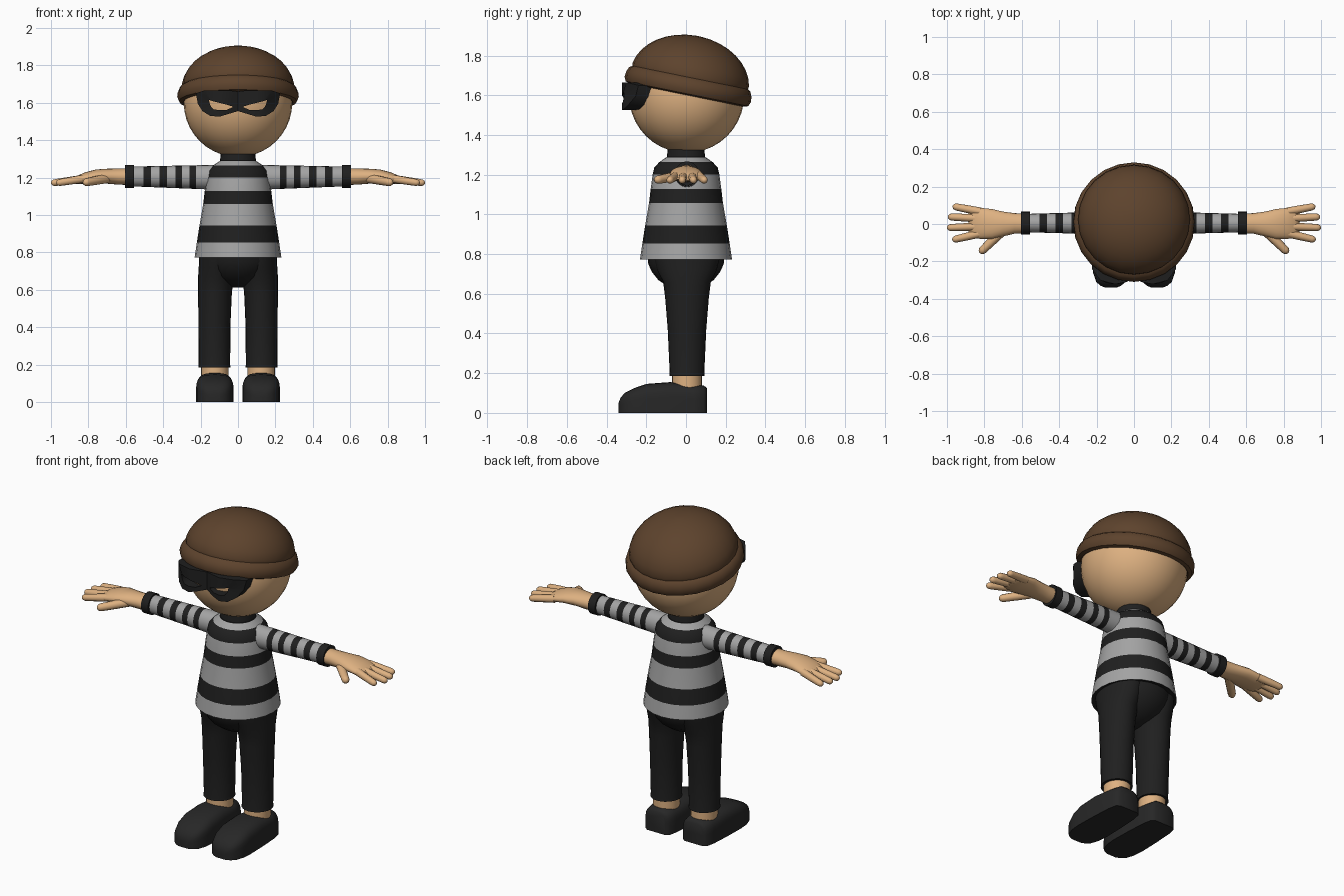
import bpy, bmesh
from math import sin, cos, pi, sqrt, radians
from mathutils import Vector, Matrix

cube = bpy.data.objects.get("Cube")
if cube:
    bpy.data.objects.remove(cube, do_unlink=True)


def material(name, rgb):
    m = bpy.data.materials.new(name)
    m.use_nodes = True
    m.diffuse_color = (*rgb, 1)
    bsdf = m.node_tree.nodes["Principled BSDF"]
    bsdf.inputs["Base Color"].default_value = (*rgb, 1)
    bsdf.inputs["Roughness"].default_value = 0.8
    return m


SKIN = material("skin", (0.73, 0.44, 0.22))
BROWN = material("hat brown", (0.11, 0.056, 0.026))
GREY = material("stripe grey", (0.37, 0.37, 0.37))
BLACK = material("cloth black", (0.014, 0.014, 0.014))
SHOE = material("shoe black", (0.02, 0.02, 0.02))
X, Y, Z = Vector((1, 0, 0)), Vector((0, 1, 0)), Vector((0, 0, 1))


def finish(bm, name, mats, angle=40):
    bmesh.ops.recalc_face_normals(bm, faces=bm.faces)
    me = bpy.data.meshes.new(name)
    bm.to_mesh(me)
    bm.free()
    for m in mats:
        me.materials.append(m)
    ob = bpy.data.objects.new(name, me)
    bpy.context.collection.objects.link(ob)
    bpy.ops.object.select_all(action='DESELECT')
    ob.select_set(True)
    bpy.context.view_layer.objects.active = ob
    bpy.ops.object.shade_smooth_by_angle(angle=radians(angle))
    return ob


def ring(c, a, b, u=X, v=Y, n=24):
    return [Vector(c) + u * a * cos(2 * pi * i / n) + v * b * sin(2 * pi * i / n) for i in range(n)]


def loft(name, rings, mats, bands=None, caps=True, angle=40, side=1):
    """Skin a row of rings; bands gives the material index of each strip."""
    bm = bmesh.new()
    rows = [[bm.verts.new((p.x * side, p.y, p.z)) for p in r] for r in rings]
    n = len(rows[0])
    for k in range(len(rows) - 1):
        for i in range(n):
            j = (i + 1) % n
            f = bm.faces.new((rows[k][i], rows[k][j], rows[k + 1][j], rows[k + 1][i]))
            f.material_index = bands[k] if bands else 0
    if caps:
        for row, band in ((rows[0], 0), (rows[-1], -1)):
            f = bm.faces.new(row)
            f.material_index = bands[band] if bands else 0
    return finish(bm, name, mats, angle)


def lathe(name, profile, mats, bands=None, caps=True, angle=40):
    return loft(name, [ring((0, 0, z), r, r) for r, z in profile], mats, bands, caps, angle)


# Head
HEAD_Z, HEAD_R = 1.6, 0.29
bm = bmesh.new()
bmesh.ops.create_uvsphere(bm, u_segments=32, v_segments=20, radius=HEAD_R,
                          matrix=Matrix.Translation((0, 0.003, HEAD_Z)))
finish(bm, "head", [SKIN])

# Hat: rolled brim and dome, tipped back
brim = [(0.27, -0.03), (0.295, -0.045), (0.315, -0.038), (0.325, -0.015),
        (0.322, 0.01), (0.312, 0.035), (0.297, 0.045)]
dome = [(0.302 * cos(t), 0.03 + 0.228 * sin(t)) for t in [radians(d) for d in range(8, 89, 10)]]
hat = lathe("hat", brim + dome, [BROWN], angle=35)
hat.location = (0, 0.012, 1.645)
hat.rotation_euler.x = radians(-11.5)

# Eye mask: one thick lobe with an eye hole on each side
LOBE = [(0, 1.555), (0.05, 1.54), (0.1, 1.525), (0.15, 1.53), (0.19, 1.555), (0.215, 1.595),
        (0.225, 1.65), (0.18, 1.665), (0.1, 1.665), (0.04, 1.665), (0, 1.66)]
EYE = [(0.03, 1.575), (0.06, 1.562), (0.1, 1.56), (0.13, 1.565), (0.145, 1.58), (0.152, 1.597),
       (0.155, 1.615), (0.13, 1.607), (0.09, 1.597), (0.055, 1.588), (0.03, 1.58)]


def mask_front(x, z):
    return Vector((x, -0.292 - 0.03 * sin(pi * x / 0.2) + max(0, x - 0.18) * 0.9, z))


def mask_back(x, z):
    return Vector((x, 0.012 - sqrt(HEAD_R ** 2 - x * x - (z - HEAD_Z) ** 2), z))


for side, word in ((1, "left"), (-1, "right")):
    loft(word + "_mask_lobe",
         [[mask_back(*p) for p in LOBE], [mask_front(*p) for p in LOBE],
          [mask_front(*p) for p in EYE], [mask_back(*p) for p in EYE]],
         [BLACK], caps=False, side=side)

# Striped shirt with collar
shirt = [(0.18, 0.79), (0.232, 0.772), (0.22, 0.853), (0.206, 0.943), (0.186, 1.058),
         (0.178, 1.127), (0.168, 1.2), (0.16, 1.235), (0.135, 1.263), (0.1, 1.287),
         (0.096, 1.29), (0.092, 1.33)]
lathe("shirt", shirt, [GREY, BLACK], [1, 0, 1, 0, 1, 0, 1, 1, 0, 1, 1])

# Trouser seat
seat = [(0.195, 0.79), (0.19, 0.75), (0.172, 0.71), (0.14, 0.67), (0.09, 0.635), (0.03, 0.612)]
lathe("trouser_seat", seat, [BLACK]).scale.x = 1.03


def shoe_section(y, w, h):
    """Flat sole, upright sides and a rounded top."""
    pts = [Vector((0.124 + w, y, 0))]
    for i in range(13):
        t = pi * i / 12
        c = cos(t)
        pts.append(Vector((0.124 + w * abs(c) ** 0.6 * (1 if c > 0 else -1), y,
                           h * (0.5 + 0.5 * sin(t) ** 0.8))))
    pts.append(Vector((0.124 - w, y, 0)))
    return pts


def finger(name, a, b, r, side):
    a, b = Vector(a), Vector(b)
    d = (b - a).normalized()
    u = d.cross(Z).normalized()
    v = u.cross(d)
    rings = [ring(a.lerp(b, t), r * k, r * k, u, v, 10)
             for t, k in ((0, 1.1), (0.4, 1.05), (0.85, 0.95))]
    rings += [ring(b - d * r * (1 - sin(t)), r * 0.92 * cos(t), r * 0.92 * cos(t), u, v, 10)
              for t in (0.3, 0.8, 1.3)]
    loft(name, rings, [SKIN], side=side, angle=60)


for side, word in ((1, "left"), (-1, "right")):
    # Trouser leg, ankle and shoe
    leg = [(0.78, 0.11, 0.097, 0.165), (0.72, 0.113, 0.097, 0.15), (0.66, 0.119, 0.095, 0.12),
           (0.58, 0.123, 0.09, 0.11), (0.42, 0.126, 0.086, 0.097), (0.2, 0.126, 0.084, 0.087),
           (0.185, 0.126, 0.086, 0.089)]
    loft(word + "_trouser_leg", [ring((x, 0.005, z), a, b) for z, x, a, b in leg], [BLACK], side=side)
    loft(word + "_ankle", [ring((0.124, 0.005, z), 0.073, 0.075) for z in (0.1, 0.22)], [SKIN], side=side)
    shoe = [(0.105, 0.06, 0.125), (0.09, 0.08, 0.138), (0.04, 0.09, 0.142), (-0.08, 0.097, 0.155),
            (-0.2, 0.1, 0.146), (-0.26, 0.095, 0.125), (-0.31, 0.078, 0.1), (-0.33, 0.055, 0.075),
            (-0.34, 0.03, 0.05)]
    loft(word + "_shoe", [shoe_section(*s) for s in shoe], [SHOE], side=side, angle=50)

    # Striped sleeve and cuff
    edges = [0.1, 0.225, 0.26, 0.3, 0.335, 0.38, 0.42, 0.465, 0.505, 0.57]
    sleeve = []
    for x in edges:
        r = 0.067 - 0.03 * (x - 0.1)
        sleeve.append(ring((x, 0.005, 1.2 + 0.01 * x), r * 0.93, r, Y, Z, 20))
    loft(word + "_sleeve", sleeve, [GREY, BLACK], [0, 1] * 4 + [0], side=side)
    cuff = [(0.556, 0.05), (0.556, 0.061), (0.603, 0.061), (0.603, 0.045)]
    loft(word + "_cuff", [ring((x, 0.005, 1.206), r, r, Y, Z, 20) for x, r in cuff], [BLACK], side=side)

    # Hand
    palm = [(0.57, 0.003, 0.052, 1.205, 0.045), (0.64, 0.003, 0.055, 1.205, 0.043),
            (0.7, 0, 0.066, 1.207, 0.04), (0.76, 0, 0.08, 1.207, 0.036),
            (0.82, 0.003, 0.083, 1.197, 0.03), (0.86, 0.007, 0.078, 1.187, 0.022),
            (0.885, 0.008, 0.06, 1.182, 0.01)]
    loft(word + "_palm", [ring((x, y, z), a, b, Y, Z, 20) for x, y, a, z, b in palm],
         [SKIN], side=side, angle=60)
    for name, y0, x1, y1 in (("little", 0.066, 0.97, 0.095), ("ring", 0.03, 0.995, 0.038),
                             ("middle", -0.013, 1.0, -0.02), ("index", -0.05, 0.972, -0.085)):
        finger(word + "_" + name + "_finger", (0.82, y0, 1.195), (x1, y1, 1.17), 0.02, side)
    finger(word + "_thumb", (0.7, -0.035, 1.195), (0.825, -0.155, 1.172), 0.023, side)
